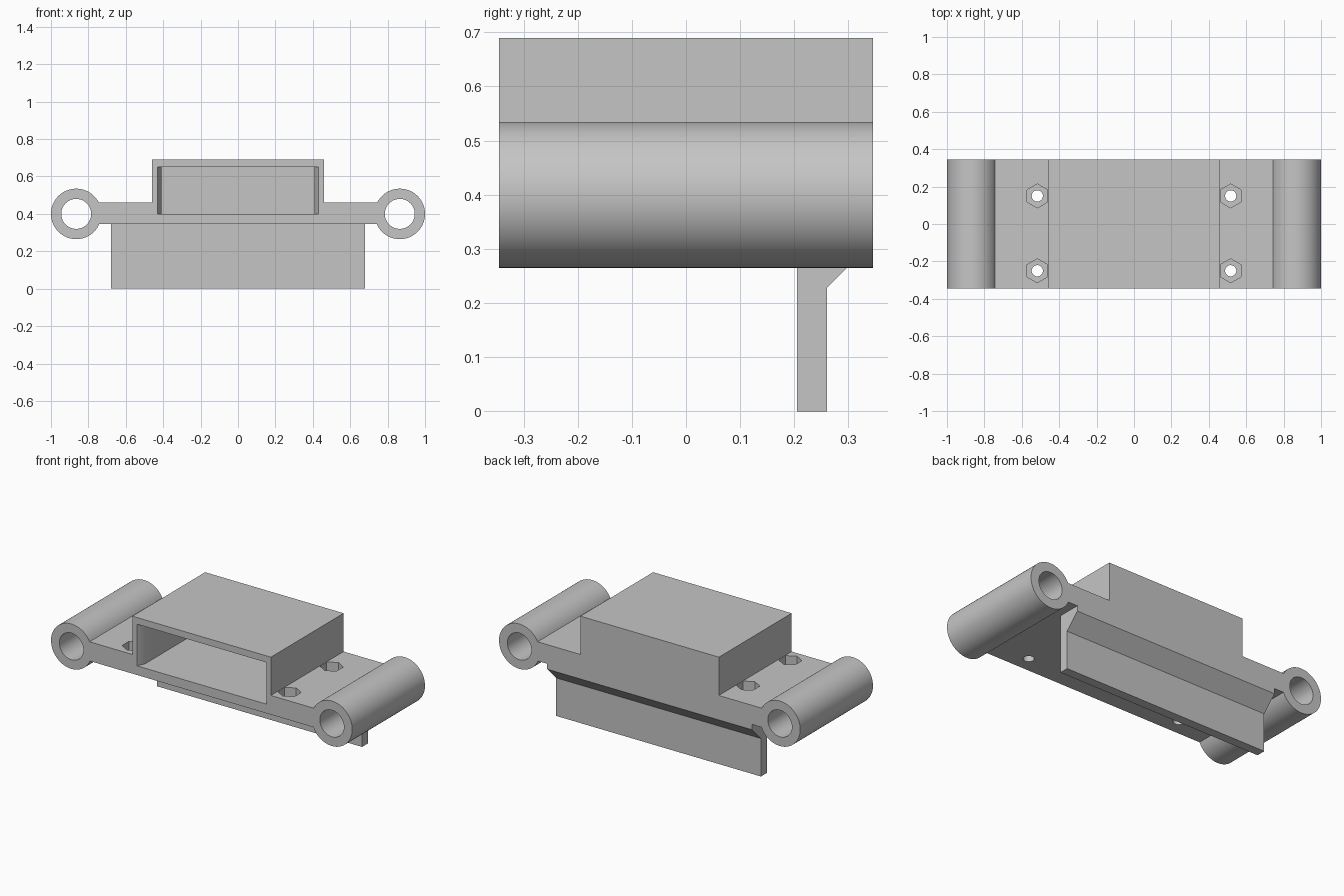
import bpy, bmesh
from math import asin, cos, sin, pi, radians
from mathutils import Matrix, Vector

if "Cube" in bpy.data.objects:
    bpy.data.objects.remove(bpy.data.objects["Cube"])

GREY = (0.56, 0.56, 0.56, 1)
mat = bpy.data.materials.new("plain grey")
mat.use_nodes = True
mat.diffuse_color = GREY
mat.node_tree.nodes["Principled BSDF"].inputs["Base Color"].default_value = GREY

HALF = 0.345                    # half depth of the bracket
PLATE_LOW, PLATE_TOP = 0.345, 0.46
BOX_X, BOX_TOP = 0.46, 0.69
TUBE_X, TUBE_Z, TUBE_R, BORE_R = 0.865, 0.4, 0.135, 0.08


def prism(name, points, offset):
    """Extrude a closed 3D outline along a vector."""
    bm = bmesh.new()
    face = bm.faces.new([bm.verts.new(p) for p in points])
    moved = bmesh.ops.extrude_face_region(bm, geom=[face], use_keep_orig=True)["geom"]
    bmesh.ops.translate(bm, vec=Vector(offset),
                        verts=[g for g in moved if isinstance(g, bmesh.types.BMVert)])
    bmesh.ops.recalc_face_normals(bm, faces=bm.faces)
    mesh = bpy.data.meshes.new(name)
    bm.to_mesh(mesh)
    bm.free()
    mesh.materials.append(mat)
    ob = bpy.data.objects.new(name, mesh)
    bpy.context.collection.objects.link(ob)
    return ob


def ring(radius, count, turn=0):
    return [(radius * cos(turn + 2 * pi * i / count),
             radius * sin(turn + 2 * pi * i / count)) for i in range(count)]


def activate(ob):
    bpy.ops.object.select_all(action="DESELECT")
    ob.select_set(True)
    bpy.context.view_layer.objects.active = ob


def cut(target, cutter):
    """Subtract a cutter and discard it."""
    cutter.hide_render = True
    mod = target.modifiers.new("cut", "BOOLEAN")
    mod.operation, mod.solver, mod.object = "DIFFERENCE", "EXACT", cutter
    activate(target)
    bpy.ops.object.modifier_apply(modifier=mod.name)
    bpy.data.objects.remove(cutter)


# Bracket body: raised box, side plates and round tubes in one outline
start = pi - asin((PLATE_TOP - TUBE_Z) / TUBE_R)
end = -pi + asin((TUBE_Z - PLATE_LOW) / TUBE_R)
half = [(BOX_X, BOX_TOP), (BOX_X, PLATE_TOP)]
STEPS = 56
for i in range(STEPS + 1):
    a = start + (end - start) * i / STEPS
    half.append((TUBE_X + TUBE_R * cos(a), TUBE_Z + TUBE_R * sin(a)))
outline = half + [(-x, z) for x, z in reversed(half)]
body = prism("bracket_body", [(x, -HALF, z) for x, z in outline], (0, 2 * HALF, 0))

# Pocket in the box, open at the front, with tapered mouth
pocket = [(0.432, -HALF - 0.02), (0.43, -HALF), (0.408, -0.3), (0.408, 0.31)]
pocket += [(-x, y) for x, y in reversed(pocket)]
cut(body, prism("pocket_cutter", [(x, y, 0.4) for x, y in pocket], (0, 0, 0.25)))

for side in (-1, 1):
    # Tube bores
    cut(body, prism("bore_cutter", [(side * TUBE_X + u, -0.5, TUBE_Z + v)
                                    for u, v in ring(BORE_R, 64)], (0, 1, 0)))
    # Screw holes with hexagonal nut recesses
    for y in (-0.25, 0.15):
        x = side * 0.517
        cut(body, prism("nut_cutter", [(x + u, y + v, 0.4)
                                       for u, v in ring(0.064, 6, pi / 2)], (0, 0, 0.1)))
        cut(body, prism("screw_cutter", [(x + u, y + v, 0.3)
                                         for u, v in ring(0.03, 32)], (0, 0, 0.2)))

# Hanging rear flange with a sloped brace behind it
flange = [(0.205, 0), (0.26, 0), (0.26, 0.228), (HALF, 0.313),
          (HALF, PLATE_LOW), (0.205, PLATE_LOW)]
rear = prism("rear_flange", [(-0.68, y, z) for y, z in flange], (1.36, 0, 0))

for ob in (body, rear):
    activate(ob)
    bpy.ops.object.shade_smooth_by_angle(angle=radians(30))
